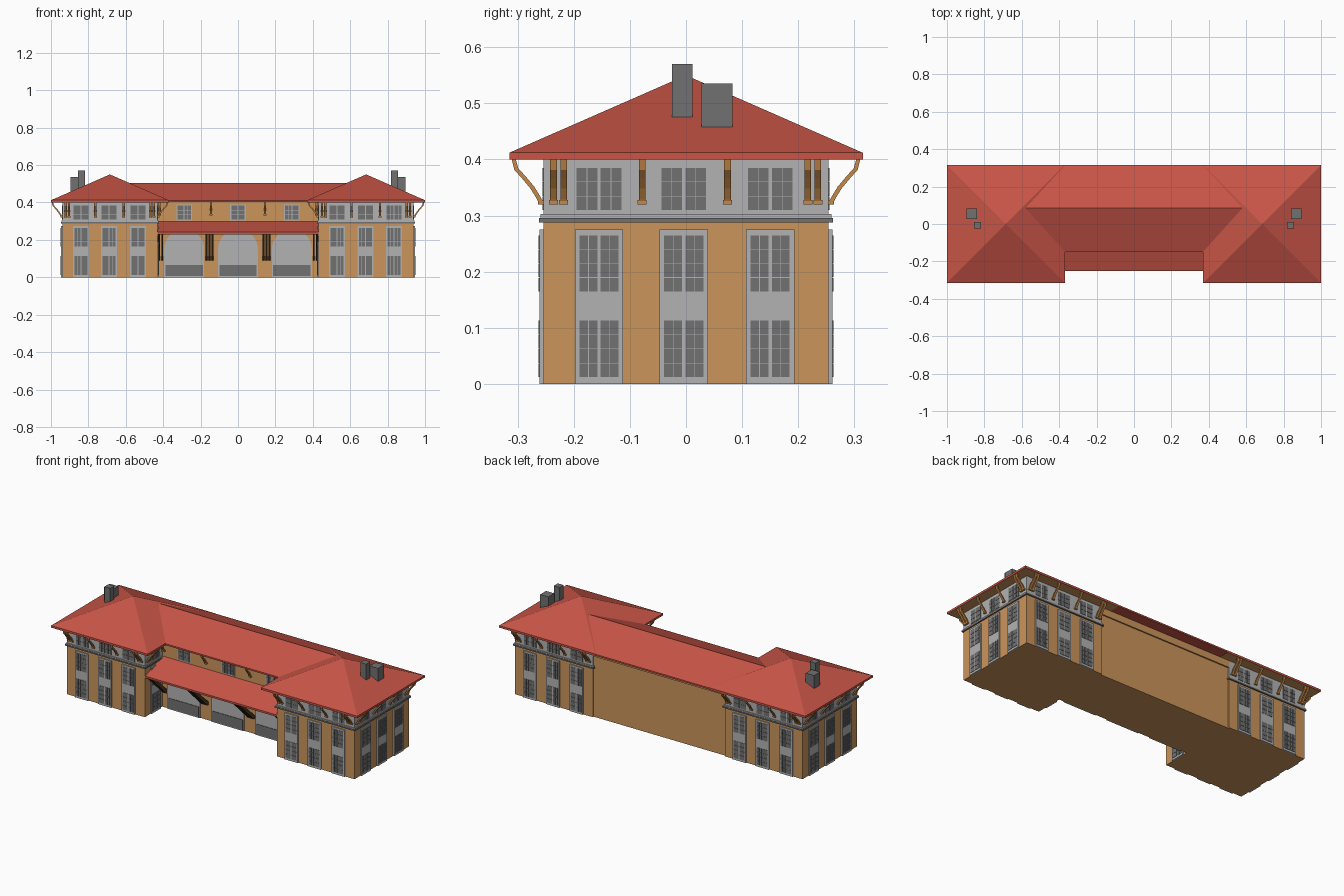
import bpy, bmesh, math
from mathutils import Matrix, Vector

if "Cube" in bpy.data.objects:
    bpy.data.objects.remove(bpy.data.objects["Cube"])


def mat(name, *rgb):
    m = bpy.data.materials.new(name)
    m.diffuse_color = (*rgb, 1)
    m.use_nodes = True
    m.node_tree.nodes["Principled BSDF"].inputs["Base Color"].default_value = m.diffuse_color
    return m


RED = mat("roof red", 0.58, 0.09, 0.062)
TAN = mat("wall tan", 0.60, 0.30, 0.105)
PALE = mat("pale grey trim", 0.45, 0.45, 0.45)
DARK = mat("dark grey glass", 0.165, 0.165, 0.165)
WOOD = mat("bracket wood", 0.56, 0.25, 0.065)
BROWN = mat("dark brown strut", 0.075, 0.045, 0.022)

parts = {}
I = Matrix.Identity(4)


def prism(part, material, pts, lo, hi, M=I, axis='y'):
    """Extrude a 2D outline: (x,z) along y, or (y,z) along x."""
    bm = parts.setdefault(part, (bmesh.new(), material))[0]
    rings = []
    for t in (lo, hi):
        rings.append([bm.verts.new(M @ Vector((a, t, b) if axis == 'y' else (t, a, b)))
                      for a, b in pts])
    faces = [bm.faces.new(rings[0]), bm.faces.new(rings[1][::-1])]
    n = len(pts)
    for i in range(n):
        j = (i + 1) % n
        faces.append(bm.faces.new((rings[0][j], rings[0][i], rings[1][i], rings[1][j])))
    bmesh.ops.recalc_face_normals(bm, faces=faces)


def box(part, material, x0, x1, y0, y1, z0, z1, M=I):
    prism(part, material, [(x0, z0), (x1, z0), (x1, z1), (x0, z1)], y0, y1, M)


def panes(part, x, w, z0, z1, rows, M, front):
    """Two leaves of small dark panes with a pale bar between them."""
    for s in (-1, 1):
        for c in range(2):
            a = x + s * (0.003 + c * (w / 2 - 0.003) / 2)
            b = x + s * (0.003 + (c + 1) * (w / 2 - 0.003) / 2 - 0.0012)
            for r in range(rows):
                h = (z1 - z0) / rows
                box(part, DARK, min(a, b), max(a, b), front - 0.002, front + 0.001,
                    z0 + r * h, z0 + (r + 1) * h - 0.0012, M)


def bracket(x, M, part="eave_brackets", base=0.32, reach=0.05, w=0.006):
    """Curved timber bracket, outward is local -y."""
    h = 0.402 - base
    curve = [(0.0, 0), (0.10, 0.12), (0.32, 0.34), (0.62, 0.56), (0.9, 0.75), (1, 1)]
    outer = [(-0.007 - reach * d, base + h * z) for d, z in curve]
    inner = [(y + 0.007, z + 0.003 * (z < 0.4)) for y, z in outer]
    prism(part, WOOD, outer + inner[::-1], x - w, x + w, M, 'x')
    box(part, WOOD, x - w - 0.002, x + w + 0.002, -0.010, 0.002, base, base + 0.008, M)


# Two square end pavilions
HALF = 0.254
for s in (-1, 1):
    C = Matrix.Translation((s * 0.685, 0, 0))
    box("pavilion_walls", TAN, -HALF, HALF, -HALF, HALF, 0, 0.292, C)
    box("upper_storey", PALE, -HALF, HALF, -HALF, HALF, 0.29, 0.402, C)
    for name, m, e, z0, z1 in (("dark_cornice", DARK, 0.008, 0.288, 0.296),
                               ("pale_cornice", PALE, 0.005, 0.296, 0.303)):
        box(name, m, -HALF - e, HALF + e, -HALF - e, HALF + e, z0, z1, C)

    # Windows and brackets on each side; the inner side only shows its front bay
    for k in range(4):
        M = C @ Matrix.Rotation(k * math.pi / 2, 4, 'Z') @ Matrix.Translation((0, -HALF, 0))
        bays, arms = [-0.155, -0.004, 0.15], [-0.236, -0.218, -0.078, 0.074, 0.217, 0.235]
        if (s, k) in ((-1, 1), (1, 3)):
            side = -1 if k == 1 else 1
            bays, arms = [side * 0.157], [side * 0.236, side * 0.218]
        for x in bays:
            box("window_panels", PALE, x - 0.043, x + 0.043, -0.007, 0.002, 0, 0.275, M)
            panes("lower_panes", x, 0.072, 0.012, 0.114, 4, M, -0.007)
            panes("middle_panes", x, 0.072, 0.165, 0.266, 4, M, -0.007)
            panes("upper_panes", x, 0.082, 0.310, 0.386, 3, M, 0)
        for x in arms:
            bracket(x, M)

    # Chimneys
    box("chimneys", DARK, min(s * .855, s * .817), max(s * .855, s * .817),
        -0.025, 0.012, 0.47, 0.57)
    box("chimneys", DARK, min(s * .895, s * .84), max(s * .895, s * .84),
        0.028, 0.083, 0.452, 0.535)

# Middle block with a thin ledge along the back
box("middle_walls", TAN, -0.435, 0.435, -0.09, 0.246, 0, 0.41)
box("back_ledge", TAN, -0.43, 0.43, 0.24, 0.254, 0.36, 0.40)
F = Matrix.Translation((0, -0.09, 0))

# Three arched openings with dark lower glazing, and small upper windows
for x in (-0.288, 0, 0.288):
    arch = [(x - 0.107, 0), (x + 0.107, 0)]
    arch += [(x + 0.107 * math.cos(i * math.pi / 16), 0.15 + 0.107 * math.sin(i * math.pi / 16))
             for i in range(17)]
    prism("arched_openings", PALE, arch, -0.006, 0.002, F)
    box("arch_glazing", DARK, x - 0.1, x + 0.1, -0.009, -0.005, 0.006, 0.066, F)
    box("small_window_frames", PALE, x - 0.042, x + 0.042, -0.004, 0.002, 0.305, 0.388, F)
    panes("small_window_panes", x, 0.074, 0.31, 0.384, 3, F, -0.004)

# Middle eave brackets and the porch struts
for x in (-0.42, -0.145, 0.145, 0.42):
    bracket(x, F, "middle_brackets", 0.33, 0.04)
for x in (-0.422, -0.405, -0.168, -0.152, -0.136, 0.136, 0.152, 0.168, 0.405, 0.422):
    prism("porch_struts", BROWN, [(-0.088, 0.09), (-0.098, 0.09), (-0.245, 0.233), (-0.23, 0.24),
                                  (-0.088, 0.108)], x - 0.005, x + 0.005, I, 'x')

# Lean-to porch roof and gabled middle roof
prism("porch_roof", RED, [(-0.25, 0.23), (-0.25, 0.241), (-0.088, 0.30), (-0.088, 0.289)],
      -0.432, 0.432, I, 'x')
prism("middle_roof", RED, [(-0.15, 0.402), (-0.15, 0.411), (0.085, 0.504), (0.315, 0.411),
                           (0.315, 0.402)], -0.578, 0.578, I, 'x')

# Turn the collected parts into objects
for name, (bm, material) in parts.items():
    me = bpy.data.meshes.new(name)
    bm.to_mesh(me)
    bm.free()
    me.materials.append(material)
    bpy.context.collection.objects.link(bpy.data.objects.new(name, me))

# Pyramid roofs: red above, tan soffit below
for s, side in ((-1, "left"), (1, "right")):
    bm = bmesh.new()
    bmesh.ops.create_cube(bm, size=1, matrix=Matrix.Translation((s * 0.685, 0, 0.406))
                          @ Matrix.Diagonal((0.63, 0.63, 0.012, 1)))
    top = max(bm.faces, key=lambda f: f.calc_center_median().z)
    apex = bmesh.ops.poke(bm, faces=[top])['verts'][0]
    apex.co.z = 0.55
    bm.normal_update()
    for f in bm.faces:
        f.material_index = int(f.normal.z < -0.5)
    me = bpy.data.meshes.new(side + "_pavilion_roof")
    bm.to_mesh(me)
    bm.free()
    me.materials.append(RED)
    me.materials.append(TAN)
    bpy.context.collection.objects.link(bpy.data.objects.new(side + "_pavilion_roof", me))
